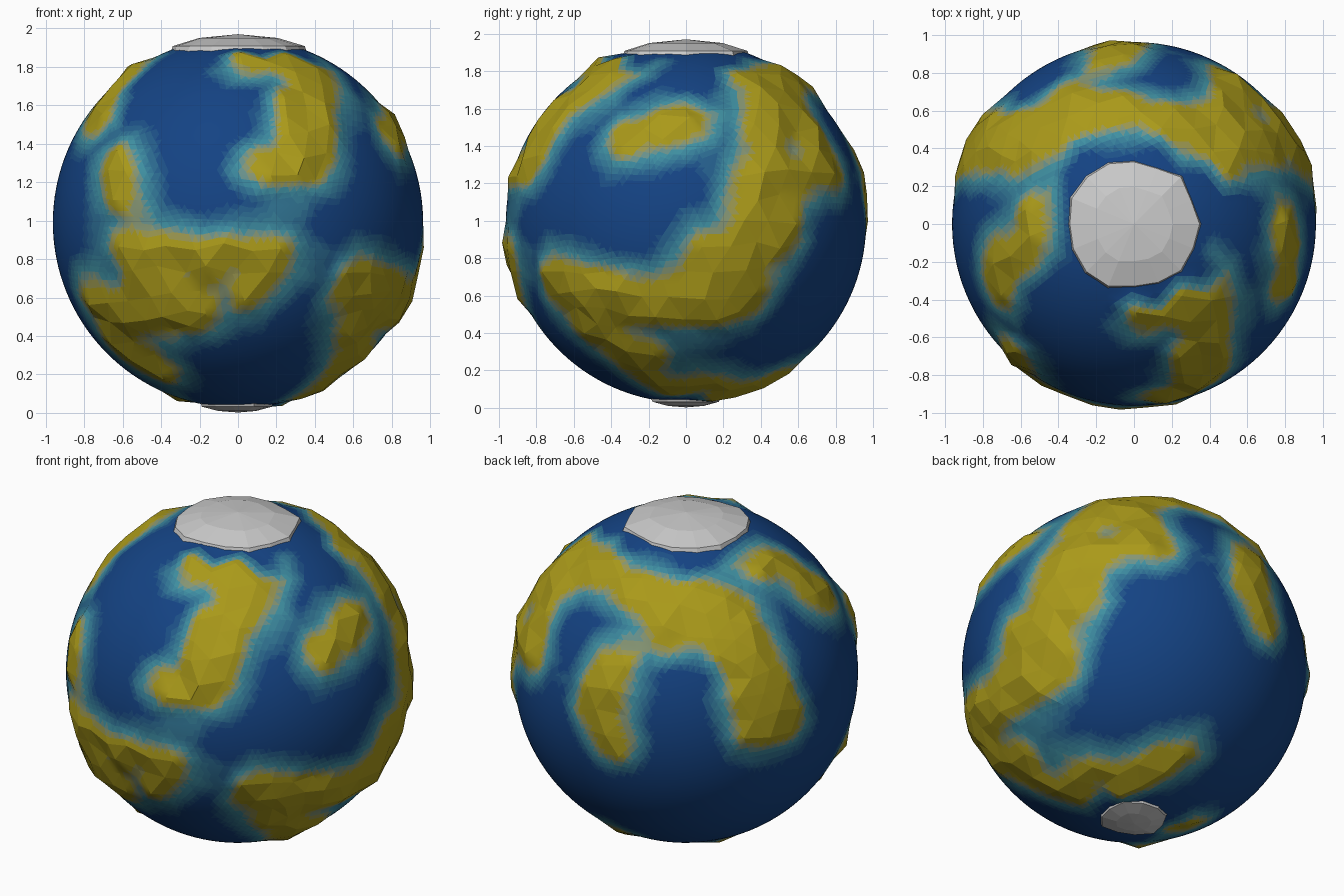
import bpy, bmesh, math, random
from mathutils import Vector, noise

if "Cube" in bpy.data.objects:
    bpy.data.objects.remove(bpy.data.objects["Cube"])

random.seed(4)
R = 0.963                       # sea level radius
CENTRE = Vector((0, 0, 0.99))


# Sketching planes: (turn from front, elevation, height of origin)
FRONT, RIGHT, TOP = (0, 0, 0.99), (90, 0, 0.99), (0, 90, 0)
BACK_LEFT, BACK_LOW = (215, 25, 0), (145, -30, 0)


def on_globe(view, u, v):
    """Project a point drawn in a view onto the globe."""
    turn, tilt, base = view
    a, e = math.radians(turn), math.radians(tilt)
    hx, hy = math.sin(a), -math.cos(a)
    v -= base
    w = math.sqrt(max(0.0, R * R - u * u - v * v))
    p = (u * Vector((-hy, hx, 0))
         + v * Vector((-hx * math.sin(e), -hy * math.sin(e), math.cos(e)))
         + w * Vector((hx * math.cos(e), hy * math.cos(e), math.sin(e))))
    return p.normalized() * R


# Land strokes: view, half width, path
STROKES = []


def land(view, width, *path):
    pts = [on_globe(view, *p) for p in path]
    for a, b in zip(pts, pts[1:] if len(pts) > 1 else pts):
        STROKES.append((a, b, width))


# northern front continent
land(TOP, 0.08, (0.05, -0.49), (0.2, -0.46), (0.38, -0.3))
land(TOP, 0.13, (0.3, -0.45), (0.4, -0.48), (0.34, -0.66))
land(FRONT, 0.15, (0.36, 1.55), (0.36, 1.42))
land(FRONT, 0.08, (0.13, 1.27), (0.42, 1.29))
# north-west continent
land(TOP, 0.10, (-0.52, 0.05), (-0.55, -0.1), (-0.7, -0.2), (-0.72, -0.35))
land(FRONT, 0.08, (-0.63, 1.3), (-0.6, 1.14))
# southern front continent
land(FRONT, 0.08, (-0.57, 0.87), (-0.3, 0.82), (0.2, 0.83))
land(FRONT, 0.10, (-0.5, 0.85), (-0.45, 0.65), (-0.25, 0.56))
land(FRONT, 0.10, (-0.76, 0.6), (-0.5, 0.52), (-0.25, 0.53))
land(FRONT, 0.11, (-0.65, 0.46), (-0.6, 0.34), (-0.4, 0.22))
land(FRONT, 0.05, (0.2, 0.75), (0.02, 0.62))
# right-hand continent
land(RIGHT, 0.14, (-0.66, 0.65), (-0.4, 0.58), (0.0, 0.57), (0.3, 0.62))
land(RIGHT, 0.12, (0.1, 0.8), (0.35, 0.85))
land(RIGHT, 0.11, (0.5, 0.95), (0.36, 1.1), (0.45, 1.3), (0.42, 1.55), (0.36, 1.74))
land(RIGHT, 0.09, (-0.5, 0.42), (-0.2, 0.28))
land(RIGHT, 0.08, (0.2, 0.08), (0.42, 0.14))
land(FRONT, 0.08, (0.36, 0.1), (0.58, 0.3))
land(BACK_LOW, 0.08, (0.05, -0.5), (0.25, -0.45))
land(BACK_LOW, 0.06, (-0.35, -0.58), (-0.1, -0.56))
land(BACK_LOW, 0.07, (0.28, -0.86), (0.33, -0.84))
# island
land(RIGHT, 0.09, (-0.32, 1.43), (-0.1, 1.49), (0.0, 1.53))
# rear strip
land(RIGHT, 0.08, (0.55, 1.65), (0.7, 1.4), (0.78, 1.25))
land(BACK_LOW, 0.08, (-0.13, 0.9), (-0.05, 0.84), (-0.18, 0.66))
# northern rear continent and its two arms
land(TOP, 0.12, (-0.83, 0.38), (-0.55, 0.4), (-0.3, 0.6))
land(TOP, 0.09, (-0.3, 0.6), (0.0, 0.59), (0.3, 0.5))
land(TOP, 0.12, (0.35, 0.5), (0.48, 0.42))
land(BACK_LEFT, 0.13, (-0.1, 0.25), (0.05, 0.42), (0.2, 0.2))
land(BACK_LEFT, 0.11, (0.25, 0.2), (0.35, 0.0), (0.4, -0.3), (0.55, -0.27))
land(BACK_LEFT, 0.11, (-0.42, 0.0), (-0.5, -0.2), (-0.42, -0.38))
land(BACK_LEFT, 0.07, (-0.75, 0.4), (-0.88, 0.1))


def coast_distance(p):
    """Negative on land, positive at sea."""
    best = 9
    for a, b, w in STROKES:
        ab = b - a
        t = 0 if ab.length < 1e-6 else min(1, max(0, (p - a).dot(ab) / ab.length_squared))
        best = min(best, (p - a - ab * t).length - w)
    best += 0.025 * noise.noise(p * 6)
    if math.hypot(p.x, p.y) < (0.43 if p.z > 0 else 0.22):
        best = 0.3              # open water round the ice
    return best


# Colour ramp from land through shallows to deep sea
LAND, SHALLOW, DEEP = (0.40, 0.32, 0.01), (0.05, 0.28, 0.36), (0.007, 0.056, 0.23)
STEPS = 16


def ramp(t):
    if t < 0.15:
        return LAND
    a, b, k = (LAND, SHALLOW, (t - 0.15) / 0.25) if t < 0.4 else (SHALLOW, DEEP, min(1, (t - 0.4) / 0.45))
    return tuple(x + (y - x) * k for x, y in zip(a, b))


def new_object(name, bm):
    mesh = bpy.data.meshes.new(name)
    bm.to_mesh(mesh)
    bm.free()
    ob = bpy.data.objects.new(name, mesh)
    ob.location = CENTRE
    bpy.context.collection.objects.link(ob)
    return ob


# Coarse globe: jittered, land raised
coarse = bmesh.new()
bmesh.ops.create_icosphere(coarse, subdivisions=4, radius=R)
info = {}
for v in coarse.verts:
    jitter = Vector([random.uniform(-0.022, 0.022) for _ in range(3)])
    p = (v.co + jitter).normalized() * R
    f = coast_distance(p)
    if f < 0:
        p = p * ((R + 0.015 + random.uniform(0, 0.022)) / R)
    shade = f * (1.1 + 0.6 * noise.noise(p * 3)) if f > 0 else f
    info[v.index] = (p, min(1, max(0, (shade + 0.03) / 0.24)), f < 0)

# Planet surface: each coarse facet split for colour blending
N = 4
surface = bmesh.new()
for face in coarse.faces:
    corners = [info[v.index] for v in face.verts]
    is_smooth = sum(c[2] for c in corners) < 2
    grid = {}
    for i in range(N + 1):
        for j in range(N + 1 - i):
            wts = (i / N, j / N, (N - i - j) / N)
            p = sum((c[0] * w for c, w in zip(corners, wts)), Vector())
            if p.length < R:
                p = p.normalized() * R
            grid[i, j] = (surface.verts.new(p), sum(c[1] * w for c, w in zip(corners, wts)))
    for i in range(N):
        for j in range(N - i):
            tris = [((i, j), (i + 1, j), (i, j + 1))]
            if i + j < N - 1:
                tris.append(((i + 1, j), (i + 1, j + 1), (i, j + 1)))
            for tri in tris:
                f = surface.faces.new([grid[k][0] for k in tri])
                t = sum(grid[k][1] for k in tri) / 3
                f.material_index = min(STEPS - 1, int(t * STEPS))
                f.smooth = is_smooth
coarse.free()
bmesh.ops.remove_doubles(surface, verts=surface.verts, dist=0.0005)
bmesh.ops.recalc_face_normals(surface, faces=surface.faces)
planet = new_object("planet_surface", surface)
for s in range(STEPS):
    mat = bpy.data.materials.new("surface_tone_%02d" % s)
    mat.diffuse_color = (*ramp(s / (STEPS - 1)), 1)
    mat.use_nodes = True
    mat.node_tree.nodes["Principled BSDF"].inputs["Base Color"].default_value = mat.diffuse_color
    planet.data.materials.append(mat)


# Ice caps: irregular faceted domes
def ice_cap(name, profile, tip, sides):
    bm = bmesh.new()
    wobble = [random.uniform(0.94, 1.07) for _ in range(sides)]
    rings = []
    for r, z in profile:
        rings.append([bm.verts.new((r * k * math.cos(2 * math.pi * i / sides),
                                    r * k * math.sin(2 * math.pi * i / sides), z))
                      for i, k in enumerate(wobble)])
    for low, high in zip(rings, rings[1:]):
        for i in range(sides):
            j = (i + 1) % sides
            bm.faces.new((low[i], low[j], high[j], high[i]))
    top = bm.verts.new((0, 0, tip))
    for i in range(sides):
        bm.faces.new((rings[-1][i], rings[-1][(i + 1) % sides], top))
    bm.faces.new(rings[0])
    bmesh.ops.recalc_face_normals(bm, faces=bm.faces)
    return new_object(name, bm)


ice_cap("north_ice_cap", [(0.35, 0.875), (0.335, 0.918), (0.2, 0.96)], 0.98, 16)
ice_cap("south_ice_cap", [(0.2, -0.92), (0.185, -0.958), (0.1, -0.98)], -0.988, 11)
